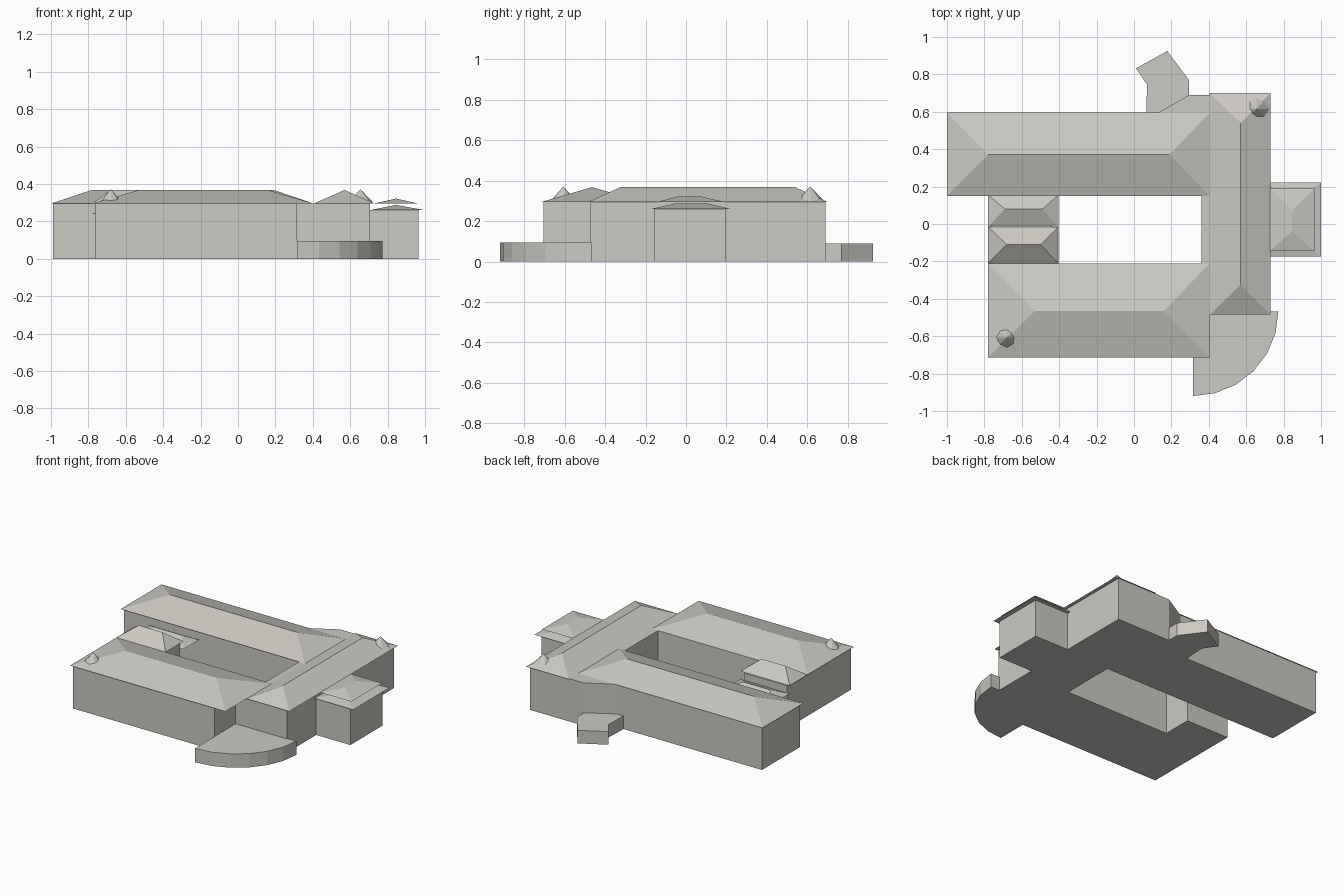
import bpy
import bmesh
import math

if "Cube" in bpy.data.objects:
    bpy.data.objects.remove(bpy.data.objects["Cube"])

stone = bpy.data.materials.new("warm_grey_stone")
stone.diffuse_color = (0.60, 0.585, 0.54, 1)
stone.use_nodes = True
stone.node_tree.nodes["Principled BSDF"].inputs["Base Color"].default_value = stone.diffuse_color


def finish(name, bm):
    bmesh.ops.recalc_face_normals(bm, faces=bm.faces[:])
    mesh = bpy.data.meshes.new(name)
    bm.to_mesh(mesh)
    bm.free()
    mesh.materials.append(stone)
    obj = bpy.data.objects.new(name, mesh)
    bpy.context.collection.objects.link(obj)
    return obj


def prism(name, outline, height):
    """Extrude a ground plan up from z = 0."""
    bm = bmesh.new()
    base = bm.faces.new([bm.verts.new((x, y, 0)) for x, y in outline])
    top = bmesh.ops.extrude_face_region(bm, geom=[base], use_keep_orig=True)
    verts = [v for v in top["geom"] if isinstance(v, bmesh.types.BMVert)]
    bmesh.ops.translate(bm, verts=verts, vec=(0, 0, height))
    return finish(name, bm)


def hip_roof(name, x0, x1, y0, y1, ridge_a, ridge_b, eave, top):
    """Hipped roof over a rectangle, ridge runs from ridge_a to ridge_b."""
    bm = bmesh.new()
    c = [bm.verts.new((x, y, eave)) for x, y in ((x0, y0), (x1, y0), (x1, y1), (x0, y1))]
    a, b = (bm.verts.new((*p, top)) for p in (ridge_a, ridge_b))
    bm.faces.new(c)
    if ridge_a[1] == ridge_b[1]:  # ridge along x
        faces = ((c[0], c[1], b, a), (c[1], c[2], b), (c[2], c[3], a, b), (c[3], c[0], a))
    else:                         # ridge along y
        faces = ((c[0], c[1], a), (c[1], c[2], b, a), (c[2], c[3], b), (c[3], c[0], a, b))
    for f in faces:
        bm.faces.new(f)
    return finish(name, bm)


def spire(name, x, y, radius, base, tip):
    bm = bmesh.new()
    bmesh.ops.create_cone(bm, cap_ends=True, segments=8, radius1=radius, radius2=0, depth=tip - base)
    bmesh.ops.translate(bm, verts=bm.verts[:], vec=(x, y, (base + tip) / 2))
    return finish(name, bm)


EAVE, RIDGE = 0.295, 0.368

# Main walls: three wings and a short link around an open courtyard
prism("main_walls", [
    (-.765, -.705), (.315, -.705), (.315, -.475), (.705, -.475), (.705, .69),
    (.295, .69), (.115, .587), (-.99, .587), (-.99, .17), (.36, .17),
    (.36, -.21), (-.44, -.21), (-.44, -.005), (-.765, -.005)], EAVE)

# Wing roofs
hip_roof("back_wing_roof", -1, .405, .15, .595, (-.78, .372), (.19, .372), EAVE, RIDGE)
hip_roof("front_wing_roof", -.78, .405, -.715, -.21, (-.53, -.465), (.16, -.465), EAVE, RIDGE)
hip_roof("right_wing_roof", .405, .73, -.485, .70, (.57, -.325), (.57, .54), EAVE, RIDGE)

# Link roof and the lower roof over the courtyard passage
hip_roof("link_roof", -.78, -.405, -.21, -.015, (-.68, -.11), (-.50, -.11), EAVE, RIDGE)
hip_roof("passage_roof", -.78, -.405, -.015, .155, (-.69, .08), (-.49, .08), .24, .28)

# Side annex with two stacked roofs
prism("annex_walls", [(.70, -.155), (.965, -.155), (.965, .195), (.70, .195)], .26)
hip_roof("annex_lower_roof", .705, 1, -.175, .222, (.845, -.05), (.845, .105), .26, .288)
hip_roof("annex_upper_roof", .725, .965, -.145, .19, (.845, -.04), (.845, .075), EAVE, .322)

# Low quarter-round porch at the front corner
arc = [(.315 + .457 * math.cos(math.radians(a)), -.468 + .452 * math.sin(math.radians(a)))
       for a in range(-90, 1, 15)]
prism("corner_porch", [(.315, -.468)] + arc, .095)

# Low angled entrance at the back
prism("back_entrance", [(.065, .58), (.07, .745), (.01, .832), (.178, .925),
                        (.295, .768), (.295, .69), (.115, .58)], .09)

# Small roof spires
spire("front_spire", -.68, -.607, .067, EAVE, .372)
spire("back_spire", .655, .615, .072, EAVE, .372)
